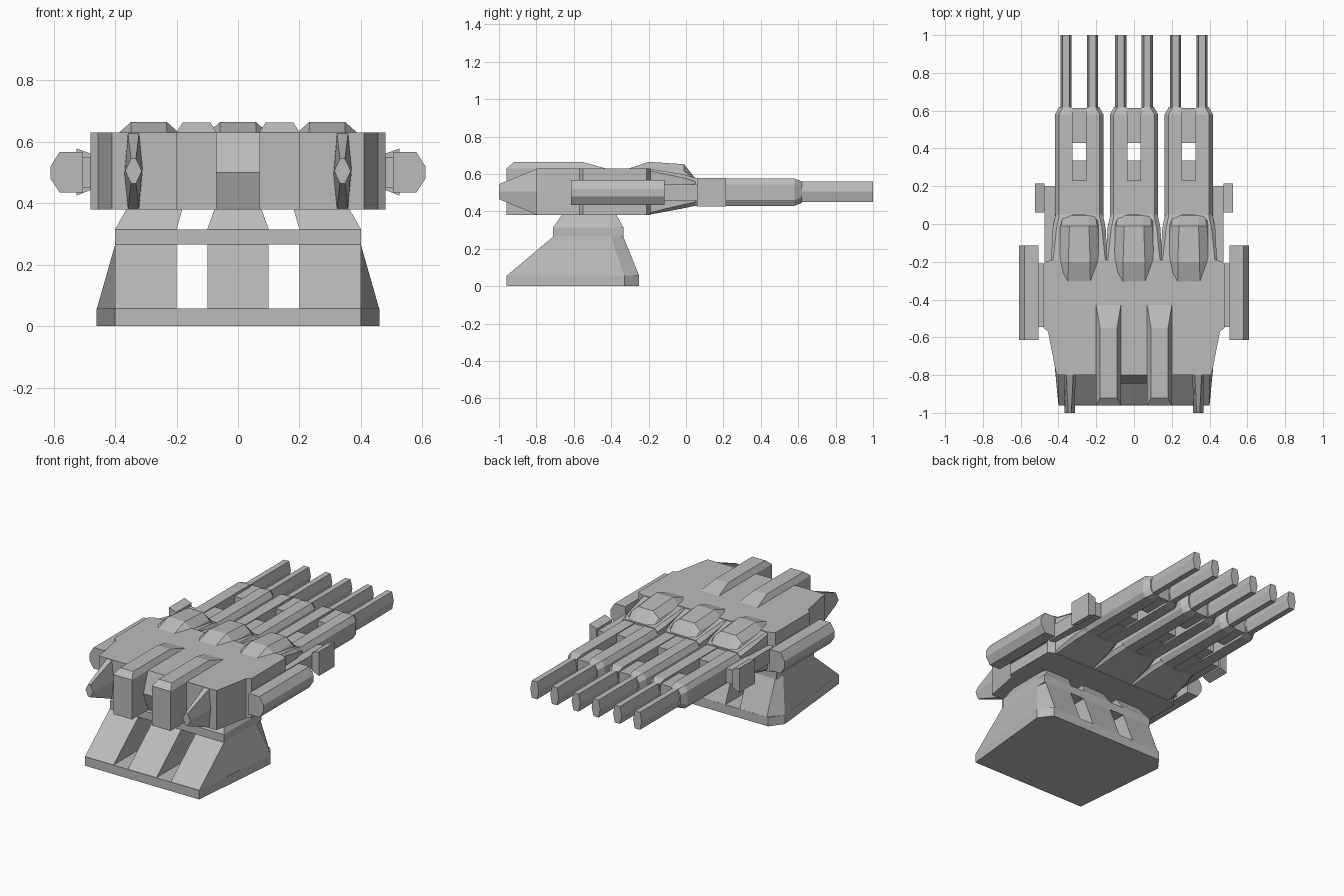
import bpy, bmesh, math

if "Cube" in bpy.data.objects:
    bpy.data.objects.remove(bpy.data.objects["Cube"])

steel = bpy.data.materials.new("steel grey")
steel.diffuse_color = (0.5, 0.5, 0.5, 1)
steel.use_nodes = True
steel.node_tree.nodes["Principled BSDF"].inputs["Base Color"].default_value = steel.diffuse_color


def loft(name, rings):
    """Skin a closed solid through rings that have equal point counts."""
    bm = bmesh.new()
    loops = [[bm.verts.new(p) for p in r] for r in rings]
    n = len(loops[0])
    for a, b in zip(loops, loops[1:]):
        for i in range(n):
            j = (i + 1) % n
            bm.faces.new((a[i], a[j], b[j], b[i]))
    bm.faces.new(loops[0][::-1])
    bm.faces.new(loops[-1])
    bmesh.ops.recalc_face_normals(bm, faces=bm.faces)
    me = bpy.data.meshes.new(name)
    bm.to_mesh(me)
    bm.free()
    me.materials.append(steel)
    ob = bpy.data.objects.new(name, me)
    bpy.context.collection.objects.link(ob)
    return ob


def box(name, x0, x1, y0, y1, z0, z1):
    c = [(x0, y0), (x1, y0), (x1, y1), (x0, y1)]
    return loft(name, [[(x, y, z) for x, y in c] for z in (z0, z1)])


def flat(pts, z):
    return [(x, y, z) for x, y in pts]


def section(pts, y, cx=0):
    return [(cx + x, y, z) for x, z in pts]


def oct_sec(w, z0, z1, c):
    """Chamfered rectangle in the xz plane."""
    return [(-w + c, z0), (w - c, z0), (w, z0 + c), (w, z1 - c),
            (w - c, z1), (-w + c, z1), (-w, z1 - c), (-w, z0 + c)]


# pedestal foot plate and upper band
foot = [(-.40, -.96), (.40, -.96), (.46, -.33), (.40, -.25), (-.40, -.25), (-.46, -.33)]
loft("foot_plate", [flat(foot, 0), flat(foot, .057)])
box("pedestal_band", -.40, .40, -.71, -.335, .265, .315)

# pedestal pillars, with open slots between them
def centre_ring(w, y0, y1, z):
    return flat([(-w, y0), (w, y0), (w, y1), (-w, y1)], z)

loft("centre_pillar", [centre_ring(.10, -.96, -.25, .055), centre_ring(.10, -.71, -.335, .265),
                       centre_ring(.10, -.71, -.335, .315), centre_ring(.075, -.66, -.375, .385)])
for s in (-1, 1):
    rings = []
    for xi, xo, xm, y0, ym, y1, z in ((.20, .40, .46, -.96, -.33, -.25, .055),
                                      (.20, .40, .40, -.71, -.40, -.335, .265),
                                      (.20, .40, .40, -.71, -.40, -.335, .315),
                                      (.18, .36, .36, -.66, -.42, -.375, .385)):
        rings.append(flat([(s * xi, y0), (s * xo, y0), (s * xm, ym), (s * (xo - .01), y1), (s * xi, y1)], z))
    loft("side_pillar", rings)

# main turret body
half = [(.41, -.80), (.455, -.57), (.48, -.55), (.48, -.21), (.44, -.19)]
outline = half + [(-x, y) for x, y in reversed(half)]
loft("turret_body", [flat(outline, .38), flat(outline, .63)])

# ridged panel at the centre rear
prof = [(-.79, .38), (-.80, .38), (-.845, .50), (-.80, .63), (-.79, .63)]
loft("rear_panel", [[(x, y, z) for y, z in prof] for x in (-.08, .08)])

for s in (-1, 1):
    # rear ribs that wrap over the roof
    ribs = [(.07, .20, -.96, -.43, .38), (.07, .20, -.96, -.43, .63), (.09, .18, -.92, -.55, .663)]
    loft("rear_rib", [flat([(s * a, y0), (s * b, y0), (s * b, y1), (s * a, y1)], z)
                      for a, b, y0, y1, z in ribs])

    # pointed rear fins
    def fin(w, t, h, y):
        return [(s * .34 + x, y, .505 + z) for x, z in
                ((-w, 0), (-t, -h), (t, -h), (w, 0), (t, h), (-t, h))]
    loft("rear_fin", [fin(.032, .022, .124, -.77), fin(.030, .018, .122, -.80), fin(.027, .008, .04, -1.0)])

    # side pods and their mounts
    pod = [(.505, .435), (.58, .435), (.61, .48), (.61, .52), (.58, .567), (.505, .567)]
    loft("side_pod", [[(s * x, y, z) for x, z in pod] for y in (-.615, -.115)])
    box("pod_mount", *sorted((s * .46, s * .52)), -.545, -.21, .45, .55)

    # sensor plates beside the barrels
    box("sensor_arm", *sorted((s * .42, s * .475)), -.20, .20, .455, .545)
    plate = [(.475, .445), (.525, .425), (.525, .578), (.475, .56)]
    loft("sensor_plate", [[(s * x, y, z) for x, z in plate] for y in (.06, .215)])

# three twin-barrel units
for cx in (-.29, 0, .29):
    # tapering neck from body to barrel block
    loft("barrel_neck", [section(oct_sec(.15, .38, .63, .01), -.21, cx),
                         section(oct_sec(.14, .415, .60, .02), -.02, cx),
                         section(oct_sec(.125, .43, .58, .02), .05, cx)])

    # faceted dome on the roof
    def dome(w, h, y):
        arc = [(-1, 0), (-.82, .6), (-.45, 1), (.45, 1), (.82, .6), (1, 0)]
        return [(cx + w * x, y, .56 + (h - .56) * z) for x, z in arc]
    loft("roof_dome", [dome(.13, .63, -.305), dome(.128, .665, -.20),
                       dome(.115, .652, -.01), dome(.105, .575, .05)])

    for s in (-1, 1):
        # barrel block rails
        rails = []
        for y, xi, xo, z0, z1 in ((.0, .035, .128, .43, .575), (.58, .035, .128, .43, .575),
                                  (.62, .04, .105, .445, .56)):
            rails.append([(cx + s * x, y, z) for x, z in
                          ((xi, z0), (xo - .02, z0), (xo, z0 + .03), (xo, z1 - .03), (xo - .02, z1), (xi, z1))])
        loft("barrel_rail", rails)

        # six-sided barrels
        bar = [(-.03, .505), (-.018, .45), (.018, .45), (.03, .505), (.018, .56), (-.018, .56)]
        loft("barrel", [section(bar, y, cx + s * .07) for y in (.58, 1.0)])

    # bridges joining the rails, with an open window between
    box("rear_bridge", cx - .045, cx + .045, .0, .23, .435, .57)
    box("middle_bridge", cx - .045, cx + .045, .22, .335, .44, .52)
    box("front_bridge", cx - .045, cx + .045, .43, .615, .445, .56)
